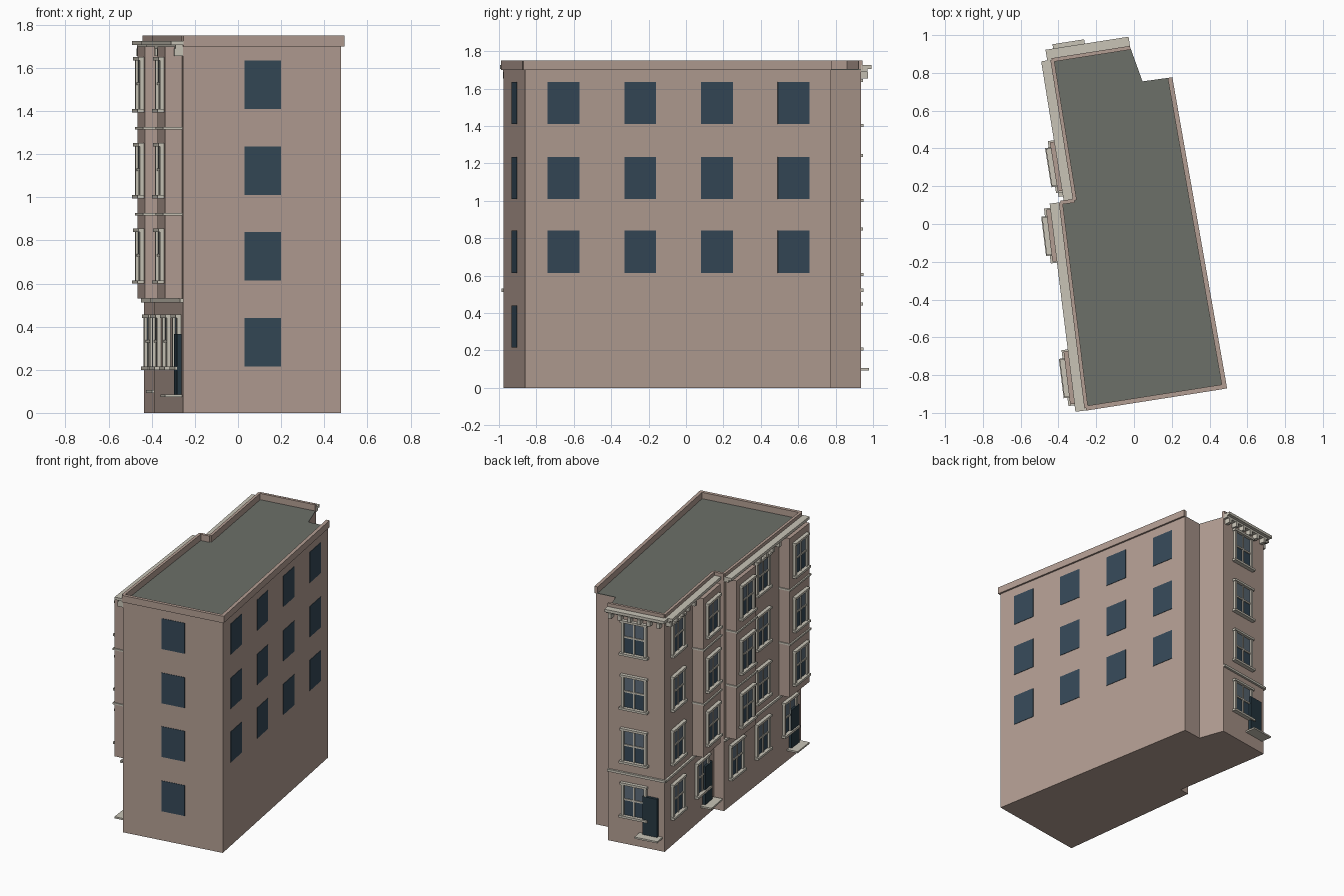
import bpy, bmesh
from mathutils import Vector

if "Cube" in bpy.data.objects:
    bpy.data.objects.remove(bpy.data.objects["Cube"])

def mat(name, rgb):
    m = bpy.data.materials.new(name)
    m.diffuse_color = (*rgb, 1)
    m.use_nodes = True
    m.node_tree.nodes["Principled BSDF"].inputs["Base Color"].default_value = m.diffuse_color
    return m

BRICK = mat("brick", (0.45, 0.34, 0.29))
STONE = mat("stone", (0.58, 0.55, 0.47))
ROOF = mat("roofing", (0.15, 0.16, 0.14))
GLASS = mat("dark_glass", (0.035, 0.065, 0.095))
PANE = mat("light_glass", (0.11, 0.15, 0.19))
DOOR = mat("door_paint", (0.02, 0.04, 0.055))

# Footprint corners, counter-clockwise from the front left
FOOT = [(-.255, -.975), (.478, -.86), (.19, .775), (.045, .755),
        (-.02, .935), (-.435, .87), (-.315, .125), (-.39, .115)]
NAMES = ["south", "east", "notch_back", "notch_side", "north", "west_a", "step", "west_b"]
WALLS = {n: (Vector(FOOT[i]), Vector(FOOT[(i + 1) % 8])) for i, n in enumerate(NAMES)}
PARTS = {}

def length(wall):
    a, b = WALLS[wall]
    return (b - a).length

def along(wall, axis, value):
    """Distance along a wall where its x (0) or y (1) takes a value."""
    a, b = WALLS[wall]
    return (value - a[axis]) / (b[axis] - a[axis]) * (b - a).length

def box(part, material, wall, s0, s1, o0, o1, z0, z1):
    """Add a box aligned to a wall: s along it, o outwards from it."""
    a, b = WALLS[wall]
    d = (b - a).normalized()
    n = Vector((d.y, -d.x))
    bm = PARTS.setdefault(part, (bmesh.new(), material))[0]
    ring = [a + d * s + n * o for s, o in ((s0, o0), (s0, o1), (s1, o1), (s1, o0))]
    prism(bm, ring, z0, z1)

def prism(bm, ring, z0, z1):
    lo = [bm.verts.new((p[0], p[1], z0)) for p in ring]
    hi = [bm.verts.new((p[0], p[1], z1)) for p in ring]
    faces = [bm.faces.new(lo[::-1]), bm.faces.new(hi)]
    for i in range(len(ring)):
        j = (i + 1) % len(ring)
        faces.append(bm.faces.new((lo[i], lo[j], hi[j], hi[i])))
    bmesh.ops.recalc_face_normals(bm, faces=faces)

def window(wall, s, o, z, w=0.16, h=0.225):
    """Sash window with frame, glazing bars, sill and hood."""
    f = wall + "_window_frames"
    l, r, t, m = s - w / 2, s + w / 2, z + h, z + h * 0.52
    box(wall + "_lower_panes", GLASS, wall, l, r, o, o + .004, z, m)
    box(wall + "_upper_panes", PANE, wall, l, r, o, o + .006, m, t)
    for a, b in ((l - .014, l + .006), (r - .006, r + .014)):
        box(f, STONE, wall, a, b, o, o + .018, z, t)
    box(f, STONE, wall, s - .005, s + .005, o, o + .012, z, t)
    box(f, STONE, wall, l, r, o, o + .012, m - .006, m + .006)
    box(wall + "_window_sills", STONE, wall, l - .025, r + .025, o, o + .03, z - .016, z)
    box(wall + "_window_hoods", STONE, wall, l - .02, r + .02, o, o + .026, t, t + .016)

def door(wall, s, z):
    box(wall + "_door", DOOR, wall, s - .055, s + .055, 0, .02, z, z + .28)
    box(wall + "_door_step", STONE, wall, s - .085, s + .085, 0, .08, z - .012, z)

# Main body with roof deck
body = bmesh.new()
prism(body, FOOT, 0, 1.70)
PARTS["building_body"] = (body, BRICK)
deck = bmesh.new()
prism(deck, FOOT, 1.70, 1.704)
PARTS["roof_deck"] = (deck, ROOF)

# Parapet walls
for wall in ("south", "east"):
    box("parapet", BRICK, wall, -.012 if wall == "east" else 0, length(wall) + .0,
        -.012, .013, 1.70, 1.75)
for wall in ("north", "west_a", "step", "west_b"):
    box("parapet", BRICK, wall, 0, length(wall), -.012, .008, 1.70, 1.75)

# Stone cornice, belt course and brackets on the street sides
for wall, ext in (("north", .025), ("west_a", 0), ("west_b", .012)):
    n = length(wall)
    box("cornice", STONE, wall, 0, n + ext, 0, .057, 1.705, 1.725)
    box("cornice", STONE, wall, 0, n, 0, .035, 1.69, 1.705)
    box("belt_course", STONE, wall, 0, n + .01, 0, .015, .513, .53)

def brackets(wall, s0, s1, count):
    for i in range(count):
        s = s0 + (s1 - s0) * i / (count - 1)
        box("cornice_brackets", STONE, wall, s - .012, s + .012, 0, .04, 1.655, 1.69)

brackets("north", .03, length("north") - .03, 6)
brackets("west_a", .03, along("west_a", 1, .48), 5)
brackets("west_b", along("west_b", 1, -.24), along("west_b", 1, -.61), 5)
brackets("west_b", length("west_b") - .014, length("west_b") - .013, 2)

FLOORS = (.215, .615, 1.01, 1.41)

# Projecting bays on the upper floors, one window per floor
for wall, y0, y1 in (("west_a", .445, .185), ("west_b", .085, -.19), ("west_b", -.665, -.945)):
    a, b = along(wall, 1, y0), along(wall, 1, y1)
    box("bays", BRICK, wall, a, b, -.01, .08, .53, 1.70)
    for z in (.915, 1.315):
        box("bay_bands", STONE, wall, a - .008, b + .008, 0, .09, z, z + .012)
    for z in FLOORS[1:]:
        window(wall, (a + b) / 2, .08, z)
    window(wall, (a + b) / 2, 0, FLOORS[0])

# Windows on the flat parts of the street sides
for z in FLOORS:
    window("west_a", along("west_a", 1, .68), 0, z)
    window("west_b", along("west_b", 1, -.42), 0, z)
    window("north", length("north") * .47, 0, z)

# Entrance doors
door("west_a", along("west_a", 1, .24), .105)
door("west_b", along("west_b", 1, -.86), .085)
door("north", length("north") * .76, .105)

# Plain windows on the south and east walls
for z in FLOORS:
    s = along("south", 0, .115)
    box("south_windows", GLASS, "south", s - .086, s + .086, 0, .003, z, z + .225)
for z in FLOORS[1:]:
    for y in (-.655, -.245, .165, .575):
        s = along("east", 1, y)
        box("east_windows", GLASS, "east", s - .086, s + .086, 0, .003, z, z + .225)

# Turn every collected part into an object
for name, (bm, material) in PARTS.items():
    mesh = bpy.data.meshes.new(name)
    bm.to_mesh(mesh)
    bm.free()
    mesh.materials.append(material)
    bpy.context.collection.objects.link(bpy.data.objects.new(name, mesh))
